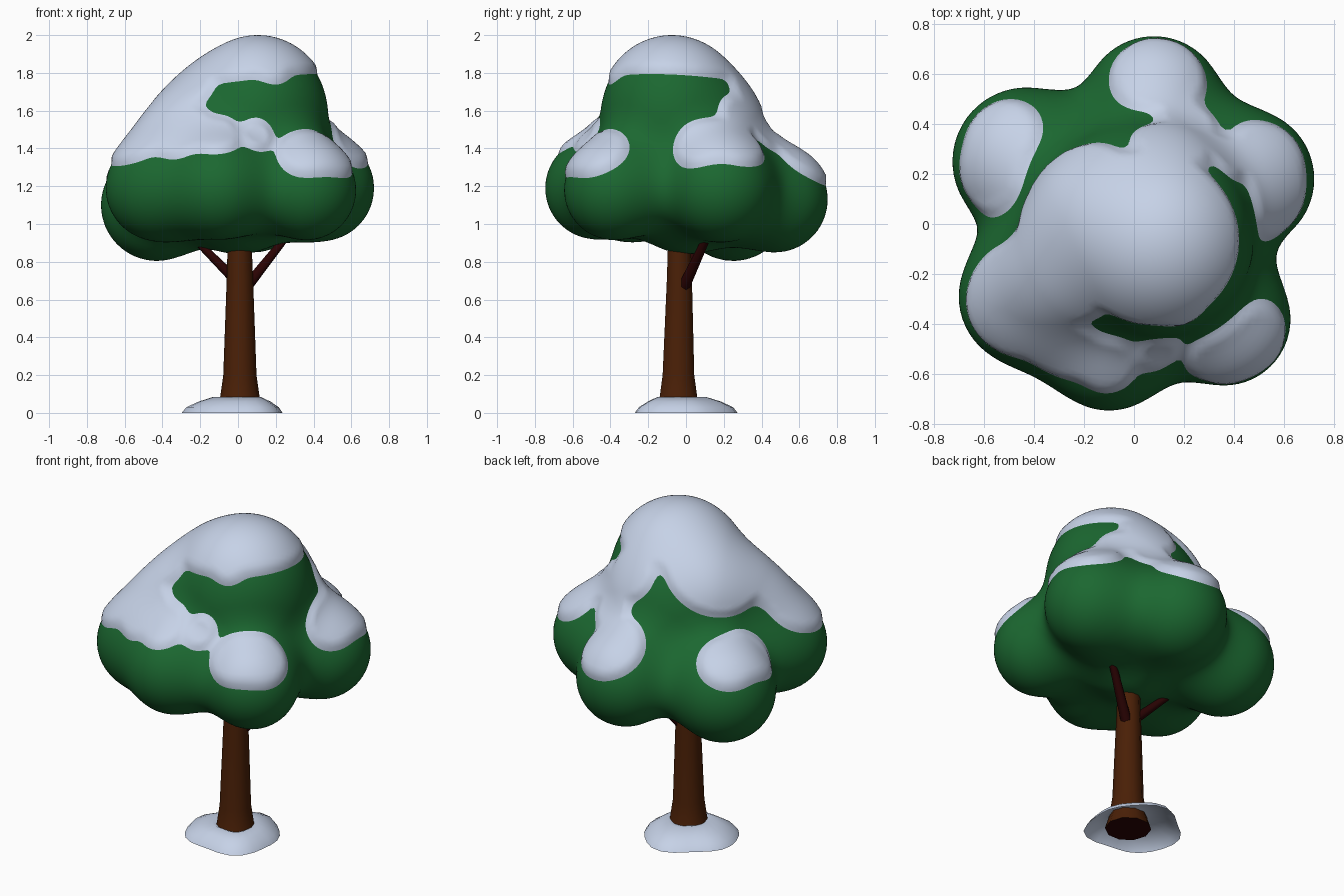
import bpy, bmesh, math
from mathutils import Vector

if "Cube" in bpy.data.objects:
    bpy.data.objects.remove(bpy.data.objects["Cube"])


def material(name, rgb):
    m = bpy.data.materials.new(name)
    m.diffuse_color = (*rgb, 1)
    m.use_nodes = True
    m.node_tree.nodes["Principled BSDF"].inputs["Base Color"].default_value = m.diffuse_color
    return m


GREEN = material("leaf green", (0.011, 0.137, 0.03))
SNOW = material("snow", (0.58, 0.66, 0.82))
BARK = material("bark brown", (0.068, 0.014, 0.002))
DARK = material("dark bark", (0.024, 0.001, 0.001))


def finish(bm, name, *mats, angle=180):
    me = bpy.data.meshes.new(name)
    bmesh.ops.recalc_face_normals(bm, faces=bm.faces)
    bm.to_mesh(me)
    bm.free()
    ob = bpy.data.objects.new(name, me)
    bpy.context.collection.objects.link(ob)
    for m in mats:
        me.materials.append(m)
    bpy.ops.object.select_all(action='DESELECT')
    ob.select_set(True)
    bpy.context.view_layer.objects.active = ob
    bpy.ops.object.shade_smooth_by_angle(angle=math.radians(angle))
    return ob


# Leaf lobes: x, y, z, radius
LOBES = [(0.105, -0.075, 1.625, 0.355), (0.04, -0.03, 1.38, 0.39),
         (-0.14, 0.02, 1.53, 0.25), (0.08, 0.13, 1.45, 0.235),
         (-0.28, -0.2, 1.44, 0.22), (0.0, 0.02, 1.2, 0.355),
         (0.08, 0.47, 1.13, 0.28), (-0.43, 0.25, 1.10, 0.295),
         (0.44, 0.18, 1.19, 0.28), (0.36, -0.38, 1.18, 0.265),
         (-0.10, -0.475, 1.19, 0.27), (-0.42, -0.29, 1.19, 0.28)]
# Snow lies on the leaves wherever they are inside one of these balls
DRIFTS = [(0.04, -0.05, 2.1, 0.49), (-0.25, 0.06, 1.76, 0.31),
          (-0.5, -0.33, 1.5, 0.255), (-0.36, -0.22, 1.6, 0.23),
          (-0.25, -0.33, 1.74, 0.13), (0.2, -0.4, 1.84, 0.1),
          (-0.12, -0.6, 1.52, 0.17), (0.1, -0.53, 1.48, 0.11),
          (-0.3, -0.5, 1.5, 0.19), (0.46, -0.46, 1.36, 0.175),
          (0.36, -0.52, 1.36, 0.165),
          (0.54, 0.1, 1.4, 0.17), (0.52, 0.24, 1.41, 0.19),
          (0.36, 0.28, 1.57, 0.13),
          (0.1, 0.61, 1.37, 0.21), (0.22, 0.42, 1.5, 0.14),
          (0.15, 0.3, 1.68, 0.17),
          (-0.55, 0.2, 1.31, 0.175), (-0.52, 0.34, 1.31, 0.175)]
LOBES = [(Vector(s[:3]), s[3]) for s in LOBES]
DRIFTS = [(Vector(s[:3]), s[3]) for s in DRIFTS]
HEART = Vector((0, 0, 1.25))


def blend_distance(p, balls, k):
    d = 9.0
    for c, r in balls:
        e = (p - c).length - r
        h = max(k - abs(d - e), 0) / k
        d = min(d, e) - h * h * k / 4
    return d


def leaf_ball():
    # shrink a fine ball onto the blended lobes
    bm = bmesh.new()
    bmesh.ops.create_icosphere(bm, subdivisions=6, radius=1)
    for v in bm.verts:
        n = v.co.normalized()
        t = 1.1
        for _ in range(30):
            d = blend_distance(HEART + n * t, LOBES, 0.2)
            t -= d
            if d < 0.001:
                break
        v.co = HEART + n * t
    return bm


# Leaves and the snow shell that dips under them at its rim
leaves = leaf_ball()
snow = leaves.copy()
snow.normal_update()
moves, bare = [], set()
for v in snow.verts:
    m = blend_distance(v.co, DRIFTS, 0.06)
    if m > 0.04:
        bare.add(v)
    moves.append((v, v.normal * max(-0.02, min(0.02, -m * 0.5))))
for v, move in moves:
    v.co += move
bmesh.ops.delete(snow, geom=list(bare), context='VERTS')
finish(leaves, "leaves", GREEN)
finish(snow, "snow_on_leaves", SNOW)


def lathe(name, rings, sides, mats, cap, wobble=0, angle=180):
    # rings: centre x, centre y, z, radius
    bm = bmesh.new()
    loops = []
    for x, y, z, r in rings:
        loop = []
        for i in range(sides):
            a = math.tau * i / sides
            q = r * (1 + wobble * (math.sin(3 * a + 3.93) + 0.6 * math.sin(5 * a)))
            loop.append(bm.verts.new((x + q * math.cos(a), y + q * math.sin(a), z)))
        loops.append(loop)
    for a, b in zip(loops, loops[1:]):
        for i in range(sides):
            j = (i + 1) % sides
            bm.faces.new((a[i], a[j], b[j], b[i]))
    if cap:
        bm.faces.new(loops[0][::-1]).material_index = len(mats) - 1
        bm.faces.new(loops[-1])
    return finish(bm, name, *mats, angle=angle)


# Trunk with flared foot
lathe("trunk", [(0.01, -0.04, 0, 0.13), (0.01, -0.04, 0.08, 0.105),
                (0.01, -0.04, 0.2, 0.088), (0.01, -0.035, 0.7, 0.07),
                (0.008, -0.035, 1.0, 0.06)], 10, (BARK, DARK), True, angle=50)

# Snow mound round the foot, open underneath
lathe("ground_snow", [(-0.02, -0.015, 0, 0.267), (-0.018, -0.015, 0.03, 0.245),
                      (-0.01, -0.02, 0.06, 0.19), (0.0, -0.03, 0.085, 0.125),
                      (0.01, -0.04, 0.075, 0.09)], 24, (SNOW,), False, wobble=0.06)


# Branches
def branch(name, start, end, r1, r2):
    a, b = Vector(start), Vector(end)
    bm = bmesh.new()
    bmesh.ops.create_cone(bm, cap_ends=True, segments=6, radius1=r1,
                          radius2=r2, depth=(b - a).length)
    rot = (b - a).to_track_quat('Z', 'Y')
    for v in bm.verts:
        v.co = rot @ v.co + (a + b) / 2
    finish(bm, name, DARK, angle=65)


branch("right_branch", (0.04, -0.015, 0.66), (0.27, 0.12, 0.95), 0.032, 0.02)
branch("left_branch", (-0.02, -0.01, 0.71), (-0.24, 0.06, 0.93), 0.028, 0.018)
